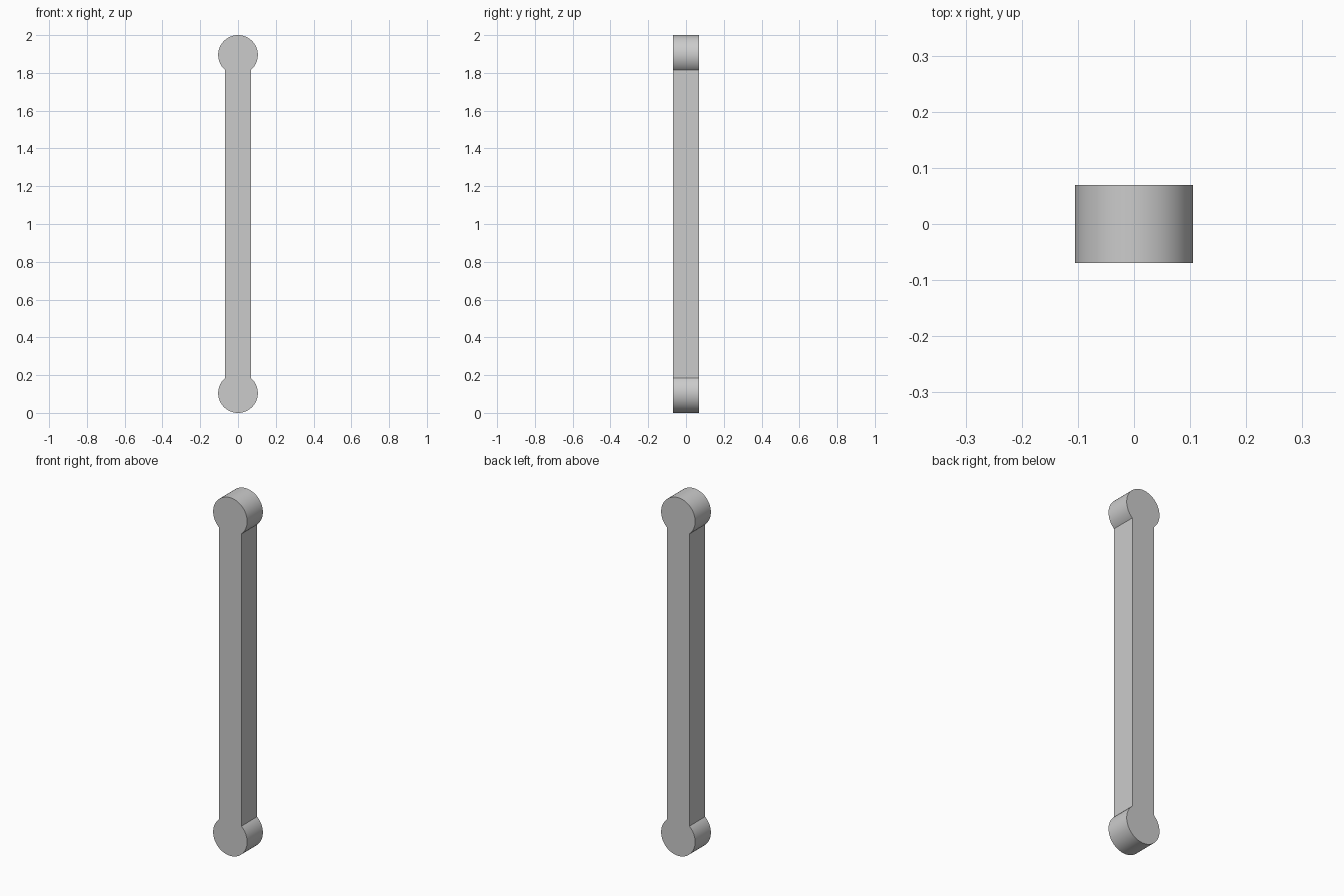
import bpy, bmesh, math

if "Cube" in bpy.data.objects:
    bpy.data.objects.remove(bpy.data.objects["Cube"])

R = 0.105        # radius of the rounded ends
HALF = 0.0693    # half width and half depth of the bar
HEIGHT = 2.0
STEPS = 72

# Dumbbell outline: two large arcs joined by the straight bar sides
half_gap = math.asin(HALF / R)
def arc(cz, middle):
    span = 2 * (math.pi - half_gap)
    start = middle - span / 2
    return [(R * math.cos(start + span * i / STEPS),
             cz + R * math.sin(start + span * i / STEPS)) for i in range(STEPS + 1)]

outline = arc(HEIGHT - R, math.pi / 2) + arc(R, -math.pi / 2)

# Extrude the outline through the depth
bm = bmesh.new()
face = bm.faces.new([bm.verts.new((x, -HALF, z)) for x, z in outline])
result = bmesh.ops.extrude_face_region(bm, geom=[face])
moved = [v for v in result["geom"] if isinstance(v, bmesh.types.BMVert)]
bmesh.ops.translate(bm, verts=moved, vec=(0, 2 * HALF, 0))
bmesh.ops.recalc_face_normals(bm, faces=bm.faces[:])

mesh = bpy.data.meshes.new("link_bar")
bm.to_mesh(mesh)
bm.free()
bar = bpy.data.objects.new("link_bar", mesh)
bpy.context.collection.objects.link(bar)

# Smooth round ends, crisp flat faces
bpy.context.view_layer.objects.active = bar
bar.select_set(True)
bpy.ops.object.shade_smooth_by_angle(angle=math.radians(30))
